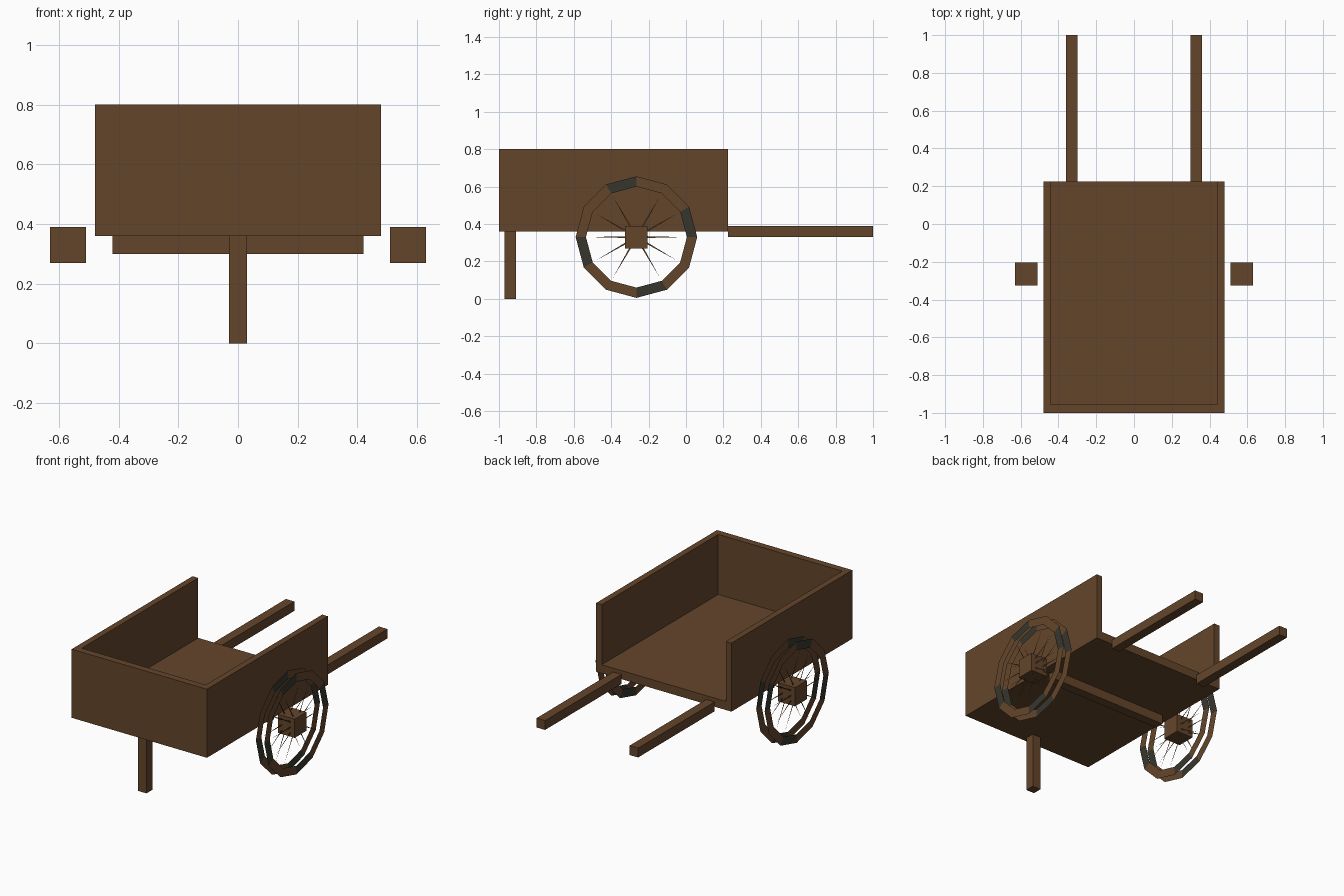
import bpy
import bmesh
from math import cos, sin, radians
from mathutils import Vector

cube = bpy.data.objects.get("Cube")
if cube:
    bpy.data.objects.remove(cube, do_unlink=True)


def material(name, rgb):
    mat = bpy.data.materials.new(name)
    mat.use_nodes = True
    mat.diffuse_color = (*rgb, 1)
    mat.node_tree.nodes["Principled BSDF"].inputs["Base Color"].default_value = (*rgb, 1)
    return mat


wood = material("brown wood", (0.127, 0.060, 0.024))
iron = material("dark iron", (0.037, 0.037, 0.027))


def finish(name, bm, mats):
    mesh = bpy.data.meshes.new(name)
    bm.to_mesh(mesh)
    bm.free()
    for mat in mats:
        mesh.materials.append(mat)
    obj = bpy.data.objects.new(name, mesh)
    bpy.context.collection.objects.link(obj)
    return obj


def box(name, low, high):
    low, high = Vector(low), Vector(high)
    bm = bmesh.new()
    bmesh.ops.create_cube(bm, size=1)
    bmesh.ops.scale(bm, vec=high - low, verts=bm.verts)
    bmesh.ops.translate(bm, vec=(low + high) / 2, verts=bm.verts)
    return finish(name, bm, [wood])


AXLE_Y, AXLE_Z = -0.265, 0.33
SIDES = 12
STEP = 360 / SIDES


def wheel_point(bm, x, radius, degrees, offset=0):
    # Point in the wheel plane, shifted sideways by offset
    a = radians(degrees)
    return bm.verts.new((x, AXLE_Y + radius * cos(a) - offset * sin(a),
                         AXLE_Z + radius * sin(a) + offset * cos(a)))


def rim(name, x):
    # Flat twelve-sided ring with an iron plate on every third segment
    bm = bmesh.new()
    outer = [wheel_point(bm, x, 0.325, i * STEP) for i in range(SIDES)]
    inner = [wheel_point(bm, x, 0.27, i * STEP) for i in range(SIDES)]
    for i in range(SIDES):
        j = (i + 1) % SIDES
        face = bm.faces.new((outer[i], outer[j], inner[j], inner[i]))
        face.material_index = int(i % 3 == 0)
    bmesh.ops.recalc_face_normals(bm, faces=bm.faces)
    if bm.faces[:][0].normal.x * x < 0:
        bmesh.ops.reverse_faces(bm, faces=bm.faces[:])
    finish(name, bm, [wood, iron])


def spokes(name, x):
    # Thin flat slivers tapering outwards; none stand upright
    bm = bmesh.new()
    for i in range(SIDES):
        if i % 6 == 3:
            continue
        a = i * STEP
        bm.faces.new((wheel_point(bm, x, 0.04, a, -0.005),
                      wheel_point(bm, x, 0.25, a),
                      wheel_point(bm, x, 0.04, a, 0.005)))
    finish(name, bm, [wood])


# Cart body, open at the back
box("floor", (-0.44, -0.955, 0.36), (0.44, 0.225, 0.415))
box("front_wall", (-0.48, -1, 0.36), (0.48, -0.955, 0.80))

# Support under the body
box("front_leg", (-0.03, -0.97, 0), (0.03, -0.91, 0.36))
box("axle_beam", (-0.42, AXLE_Y - 0.03, 0.30), (0.42, AXLE_Y + 0.03, 0.36))

# Paired walls, handles and wheels
for side, s in (("left", 1), ("right", -1)):
    def pair(part, x0, x1, y0, y1, z0, z1):
        a, b = sorted((s * x0, s * x1))
        box(side + "_" + part, (a, y0, z0), (b, y1, z1))

    pair("wall", 0.44, 0.48, -0.955, 0.225, 0.36, 0.80)
    pair("handle", 0.30, 0.36, 0.225, 1, 0.33, 0.39)
    pair("wheel_hub", 0.51, 0.63, AXLE_Y - 0.06, AXLE_Y + 0.06, 0.27, 0.39)
    for place, x in (("inner", 0.54), ("outer", 0.60)):
        rim(f"{side}_{place}_rim", s * x)
        spokes(f"{side}_{place}_spokes", s * x)
